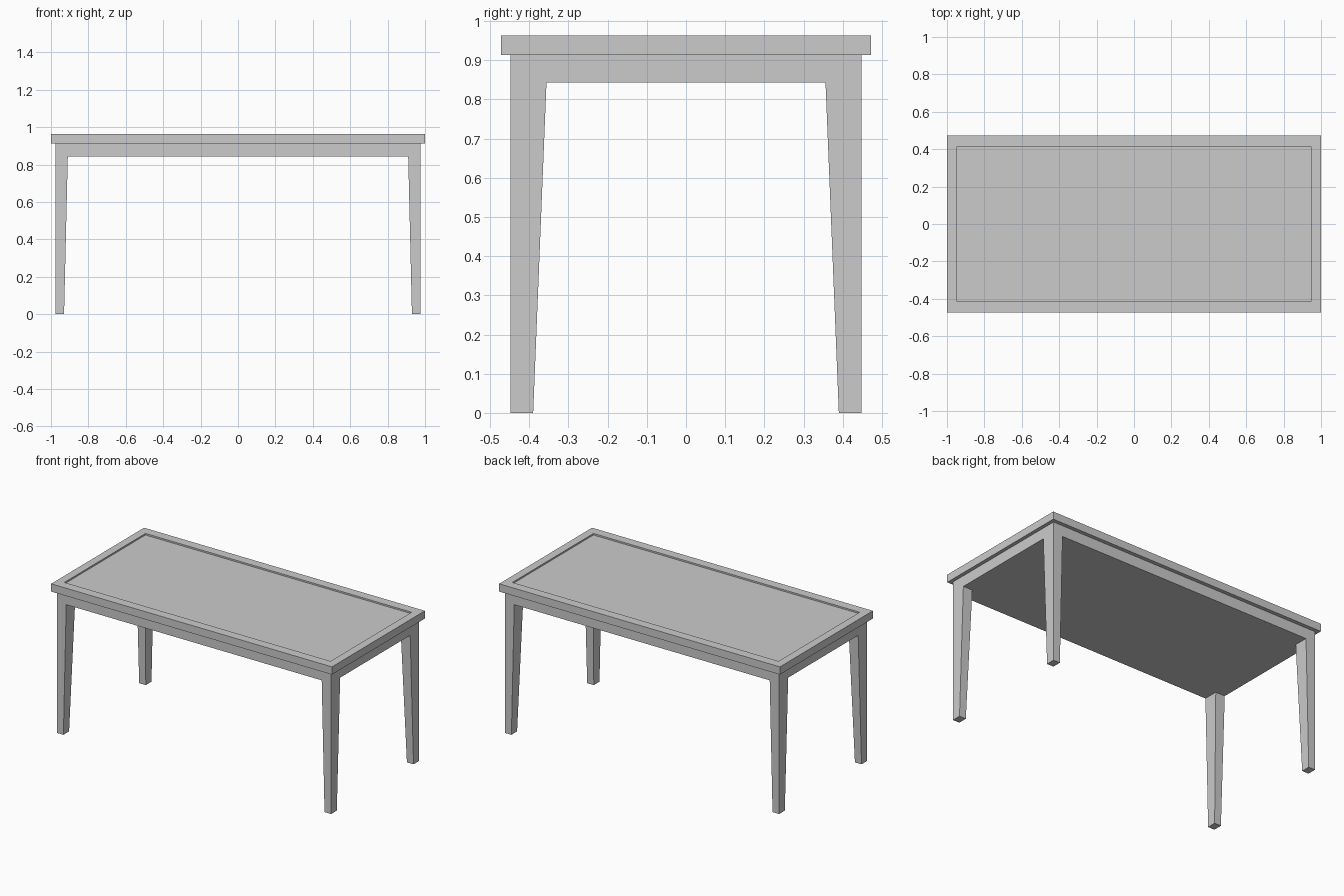
import bpy, bmesh

if "Cube" in bpy.data.objects:
    bpy.data.objects.remove(bpy.data.objects["Cube"])


def make_object(name, bm):
    bmesh.ops.recalc_face_normals(bm, faces=bm.faces)
    mesh = bpy.data.meshes.new(name)
    bm.to_mesh(mesh)
    bm.free()
    obj = bpy.data.objects.new(name, mesh)
    bpy.context.collection.objects.link(obj)
    return obj


def loft(bottom, top, z0, z1):
    """Box between two rectangles, each given as (x0, x1, y0, y1)."""
    bm = bmesh.new()
    rings = []
    for (x0, x1, y0, y1), z in ((bottom, z0), (top, z1)):
        rings.append([bm.verts.new((x, y, z))
                      for x, y in ((x0, y0), (x1, y0), (x1, y1), (x0, y1))])
    a, b = rings
    bm.faces.new(a[::-1])
    upper = bm.faces.new(b)
    for i in range(4):
        j = (i + 1) % 4
        bm.faces.new((a[i], a[j], b[j], b[i]))
    return bm, upper


TOP_X, TOP_Y = 1.0, 0.4725
BASE_X, BASE_Y = 0.977, 0.448
APRON_Z, SLAB_Z, TOP_Z = 0.843, 0.913, 0.963
RIM_X, RIM_Y, RECESS = 0.052, 0.06, 0.01

# Tabletop with a shallow recessed panel inside a raised rim
slab = (-TOP_X, TOP_X, -TOP_Y, TOP_Y)
bm, upper = loft(slab, slab, SLAB_Z, TOP_Z)
bmesh.ops.inset_individual(bm, faces=[upper], thickness=RIM_X)
for v in upper.verts:
    v.co.x = (TOP_X - RIM_X) * (1 if v.co.x > 0 else -1)
    v.co.y = (TOP_Y - RIM_Y) * (1 if v.co.y > 0 else -1)
panel = bmesh.ops.extrude_discrete_faces(bm, faces=[upper])["faces"][0]
bmesh.ops.translate(bm, verts=panel.verts, vec=(0, 0, -RECESS))
make_object("tabletop", bm)

# Solid apron block, flush with the outer leg faces
block = (-BASE_X, BASE_X, -BASE_Y, BASE_Y)
bm, upper = loft(block, block, APRON_Z, SLAB_Z)
make_object("apron", bm)

# Four legs, tapered on their inner faces only
bm, upper = loft((0.93, BASE_X, 0.39, BASE_Y),
                 (0.91, BASE_X, 0.356, BASE_Y), 0, APRON_Z)
bm.faces.remove(upper)
legs = make_object("legs", bm)
mirror = legs.modifiers.new("four_corners", "MIRROR")
mirror.use_axis = (True, True, False)
